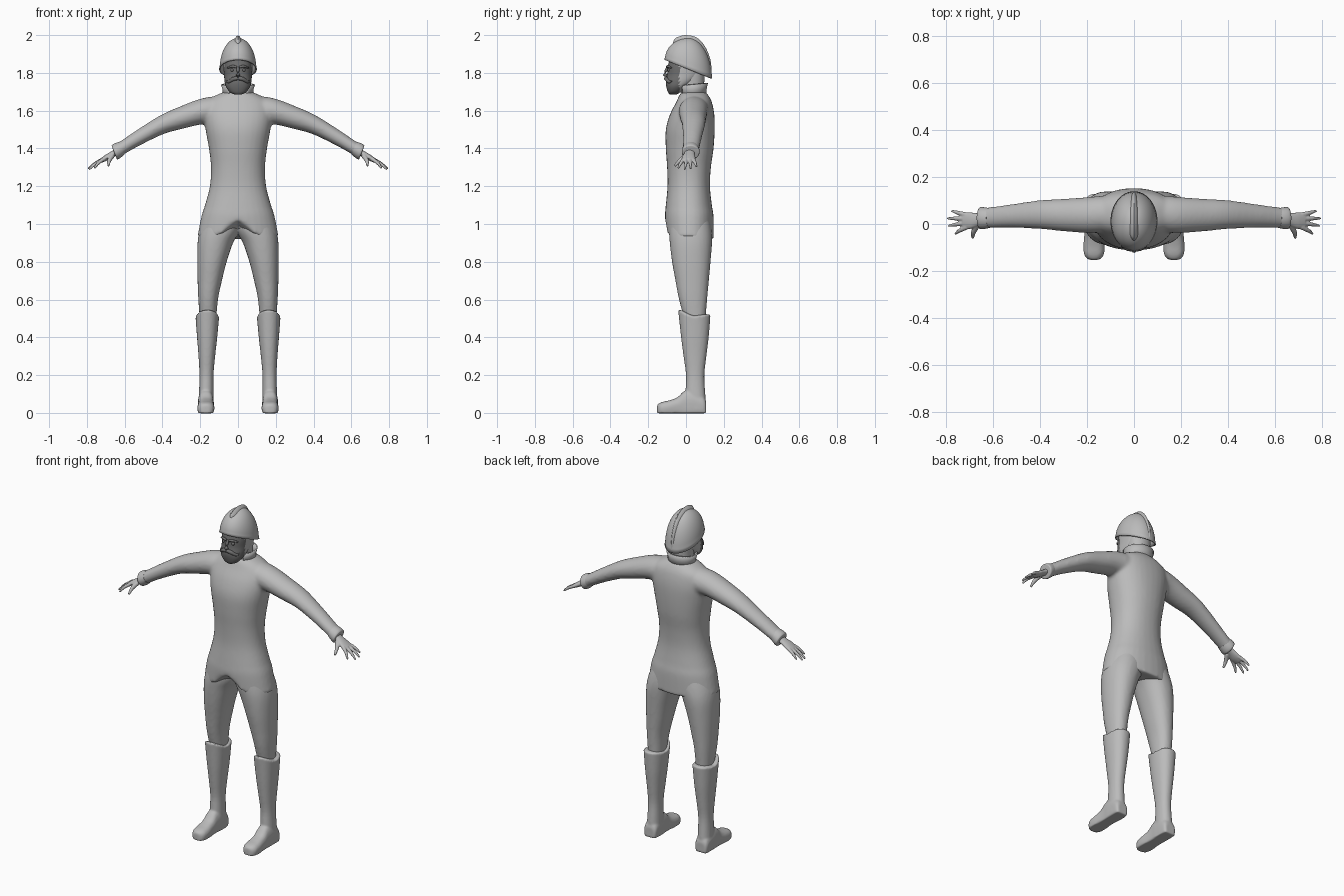
import bpy, bmesh, math
from mathutils import Vector

if "Cube" in bpy.data.objects:
    bpy.data.objects.remove(bpy.data.objects["Cube"])


def material(name, v):
    m = bpy.data.materials.new(name)
    m.diffuse_color = (v, v, v, 1)
    m.use_nodes = True
    m.node_tree.nodes["Principled BSDF"].inputs["Base Color"].default_value = m.diffuse_color
    return m


GREY = material("plain grey", 0.5)
DARK = material("dark grey", 0.16)


def flat_ring(z, x0, x1, y0, y1, n=32, p=2.2):
    """Horizontal rounded section; z is a number or a function of x, y."""
    pts = []
    for i in range(n):
        a = 2 * math.pi * i / n
        c, s = math.cos(a), math.sin(a)
        x = (x0 + x1) / 2 + (x1 - x0) / 2 * math.copysign(abs(c) ** (2 / p), c)
        y = (y0 + y1) / 2 + (y1 - y0) / 2 * math.copysign(abs(s) ** (2 / p), s)
        pts.append(Vector((x, y, z(x, y) if callable(z) else z)))
    return pts


def side_ring(x, cy, cz, hy, hz, n=24, tilt=0.0):
    """Upright section facing along x."""
    return [Vector((x + tilt * hz * math.sin(a), cy + hy * math.cos(a), cz + hz * math.sin(a)))
            for a in (2 * math.pi * i / n for i in range(n))]


def loft(bm, rings, steps=4):
    """Closed skin through rings, smoothly interpolated."""
    full = []
    last = len(rings) - 1
    for i in range(last):
        a, b, c, d = rings[max(i - 1, 0)], rings[i], rings[i + 1], rings[min(i + 2, last)]
        for k in range(steps):
            t = k / steps
            full.append([0.5 * (2 * q + (r - p) * t + (2 * p - 5 * q + 4 * r - s) * t * t
                                + (3 * q - p - 3 * r + s) * t ** 3)
                         for p, q, r, s in zip(a, b, c, d)])
    full.append(rings[-1])
    vs = [[bm.verts.new(p) for p in r] for r in full]
    n = len(vs[0])
    for r0, r1 in zip(vs, vs[1:]):
        for j in range(n):
            bm.faces.new((r0[j], r0[(j + 1) % n], r1[(j + 1) % n], r1[j]))
    for r, pts in ((vs[0], full[0]), (vs[-1], full[-1])):
        hub = bm.verts.new(sum(pts, Vector()) / n)
        for j in range(n):
            bm.faces.new((r[j], r[(j + 1) % n], hub))


def tube(bm, pts, radii, n=10):
    """Round tapering tube through a few points."""
    pts = [Vector(p) for p in pts]
    rings = []
    for i, (p, r) in enumerate(zip(pts, radii)):
        d = (pts[min(i + 1, len(pts) - 1)] - pts[max(i - 1, 0)]).normalized()
        u = d.cross(Vector((0.05, 0.3, 1))).normalized()
        w = d.cross(u)
        rings.append([p + r * (u * math.cos(a) + w * math.sin(a))
                      for a in (2 * math.pi * k / n for k in range(n))])
    loft(bm, rings, 3)


def finish(bm, name, mats=(GREY,), voxel=0, smooth=4, angle=50):
    bmesh.ops.recalc_face_normals(bm, faces=bm.faces[:])
    me = bpy.data.meshes.new(name)
    bm.to_mesh(me)
    bm.free()
    ob = bpy.data.objects.new(name, me)
    bpy.context.collection.objects.link(ob)
    for m in mats:
        me.materials.append(m)
    bpy.context.view_layer.objects.active = ob
    ob.select_set(True)
    bpy.ops.object.shade_smooth_by_angle(angle=math.radians(angle))
    ob.select_set(False)
    if voxel:
        r = ob.modifiers.new("blend", 'REMESH')
        r.mode, r.voxel_size, r.use_smooth_shade = 'VOXEL', voxel, True
        s = ob.modifiers.new("soften", 'SMOOTH')
        s.factor, s.iterations = 0.5, smooth
    return ob


# Coat: body with a notched hem, plus both sleeves
def hem(x, y):
    return 0.932 + 0.09 * math.exp(-(x / 0.075) ** 2) if y < 0.02 else 0.932 - 0.1 * (y - 0.02)


bm = bmesh.new()
body = [(hem, .215, -.108, .147), (1.04, .194, -.112, .146), (1.1, .175, -.107, .137),
        (1.2, .149, -.098, .127), (1.3, .143, -.1, .132), (1.4, .154, -.107, .146),
        (1.5, .172, -.107, .152), (1.58, .182, -.085, .15), (1.645, .168, -.052, .137),
        (1.682, .115, -.035, .118), (1.70, .07, -.02, .10)]
loft(bm, [flat_ring(z, -w, w, a, b) for z, w, a, b in body])
sleeve = [(.06, .045, 1.60, .07, .078), (.13, .042, 1.602, .078, .073), (.2, .038, 1.594, .076, .067),
          (.3, .038, 1.563, .069, .059), (.4, .04, 1.527, .061, .05), (.52, .034, 1.461, .05, .041),
          (.6, .028, 1.412, .045, .036), (.648, .025, 1.382, .043, .035)]
for s in (1, -1):
    loft(bm, [side_ring(s * x, y, z, a, b, tilt=s * 0.4 * min(1, x)) for x, y, z, a, b in sleeve])
finish(bm, "coat", voxel=0.009, smooth=6)

# Cuffs
bm = bmesh.new()
for s in (1, -1):
    loft(bm, [side_ring(s * x, .025, z, a, b, tilt=s * 0.4) for x, z, a, b in
              [(.615, 1.402, .042, .033), (.635, 1.39, .046, .038), (.652, 1.38, .047, .038),
               (.655, 1.378, .042, .033)]], 2)
finish(bm, "cuffs")

# Hands with four fingers and a thumb
bm = bmesh.new()
for s in (1, -1):
    loft(bm, [side_ring(s * x, y, z, a, b) for x, y, z, a, b in
              [(.63, .022, 1.39, .026, .021), (.665, .018, 1.37, .028, .018),
               (.70, .014, 1.35, .036, .017), (.73, .015, 1.334, .033, .012)]])
    for y0, x1, y1, z1 in [(.039, .775, .056, 1.303), (.023, .793, .024, 1.292),
                           (.005, .789, -.008, 1.288), (-.013, .76, -.042, 1.295)]:
        mid = (s * (.72 + x1) / 2, (y0 + y1) / 2, (1.338 + z1) / 2 + .006)
        tube(bm, [(s * .71, y0, 1.344), mid, (s * x1, y1, z1)], (.0105, .009, .005))
    tube(bm, [(s * .665, -.002, 1.362), (s * .682, -.034, 1.335), (s * .686, -.06, 1.307)],
         (.014, .011, .006))
finish(bm, "hands", voxel=0.0035, smooth=3)

# Trousers
bm = bmesh.new()
leg = [(.46, .118, .2, 0, .1), (.6, .106, .21, -.037, .112), (.7, .085, .214, -.056, .121),
       (.8, .06, .216, -.074, .13), (.9, .026, .214, -.086, .138), (.97, -.01, .202, -.09, .136),
       (1.06, -.02, .17, -.085, .12)]
for s in (1, -1):
    loft(bm, [flat_ring(z, s * a, s * b, c, d) for z, a, b, c, d in leg])
finish(bm, "trousers", voxel=0.009)


# Boots: slanted tops, rounded feet
def boot_top(x, y):
    return .508 + (.8 * (.04 - y) ** 1.2 if y < .04 else .15 * (y - .04))


bm = bmesh.new()
shaft = [(.02, .128, .212, .01, .106), (.1, .13, .207, -.002, .102), (.2, .13, .204, 0, .097),
         (.3, .121, .209, -.013, .108), (.4, .11, .217, -.026, .12), (boot_top, .1, .225, -.042, .13)]
foot = [(.107, .032, .06), (.09, .041, .09), (.03, .042, .12), (-.01, .04, .115), (-.045, .041, .083),
        (-.09, .045, .066), (-.125, .043, .058), (-.145, .032, .049), (-.153, .014, .04)]
for s in (1, -1):
    loft(bm, [flat_ring(z, s * a, s * b, c, d) for z, a, b, c, d in shaft])
    rings = []
    for y, w, h in foot:
        ring = []
        for i in range(24):
            c, q = math.cos(math.tau * i / 24), math.sin(math.tau * i / 24)
            up = h * .45 + h * .55 * q if q > 0 else max(-.002, h * .45 + h * .9 * q)
            ring.append(Vector((s * (.170 + w * math.copysign(abs(c) ** .7, c)), y, up)))
        rings.append(ring)
    loft(bm, rings)
finish(bm, "boots", voxel=0.006, smooth=4)

# Neck
bm = bmesh.new()
loft(bm, [flat_ring(z, -w, w, a, b) for z, w, a, b in
          [(1.64, .06, -.02, .1), (1.72, .06, -.03, .095), (1.8, .066, -.03, .1), (1.88, .068, -.03, .1)]])
finish(bm, "neck")

# Standing collar, open at the front
bm = bmesh.new()
N = 28
rows = []
for rx, ry, zf, zb in [(.074, .062, 1.672, 1.682), (.073, .063, 1.705, 1.715), (.082, .07, 1.733, 1.747)]:
    row = []
    for i in range(N + 1):
        a = math.radians(35 + 290 * i / N)
        f = (1 - math.cos(a)) / 2
        row.append(bm.verts.new((rx * math.sin(a), .038 - ry * math.cos(a), zf + (zb - zf) * f)))
    rows.append(row)
for r0, r1 in zip(rows, rows[1:]):
    for i in range(N):
        bm.faces.new((r0[i], r0[i + 1], r1[i + 1], r1[i]))
ob = finish(bm, "collar")
ob.modifiers.new("thickness", 'SOLIDIFY').thickness = 0.008

# Head with a dark bearded face and light cheeks behind
bm = bmesh.new()
loft(bm, [flat_ring(z, -w, w, a, b, 48, 2.3) for z, w, a, b in
          [(1.685, .016, -.085, -.052), (1.697, .042, -.095, -.03), (1.725, .063, -.104, .005),
           (1.755, .071, -.107, .05), (1.79, .074, -.1, .085), (1.83, .077, -.097, .1),
           (1.88, .076, -.085, .1)]], 5)
for f in bm.faces:
    f.material_index = 1 if f.calc_center_median().y < -.035 else 0
finish(bm, "head", (GREY, DARK))

# Nose, brows, eyes and moustache
bm = bmesh.new()
tube(bm, [(0, -.096, 1.832), (0, -.106, 1.81), (0, -.112, 1.79), (0, -.1, 1.782)], (.006, .008, .011, .006))
for s in (1, -1):
    tube(bm, [(s * .008, -.099, 1.83), (s * .03, -.096, 1.835), (s * .056, -.078, 1.826)], (.006, .007, .004))
    tube(bm, [(0, -.107, 1.771), (s * .025, -.104, 1.768), (s * .05, -.088, 1.752), (s * .062, -.074, 1.758)],
         (.009, .011, .008, .003))
    eye = bmesh.ops.create_uvsphere(bm, u_segments=12, v_segments=8, radius=.009)
    bmesh.ops.translate(bm, verts=eye["verts"], vec=(s * .031, -.09, 1.815))
finish(bm, "facial_features", (DARK,))

# Helmet shell with a rim sloping down to the back
CY, RX, RY = .012, .097, .124


def shell(a, t, grow=0.0):
    x, y = (RX + grow) * math.cos(a) * math.cos(t), (RY + grow) * math.sin(a) * math.cos(t)
    rim = 1.82 - .4 * RY * math.sin(a)
    return Vector((x, CY + y, rim + (1.985 + grow - rim) * math.sin(t)))


bm = bmesh.new()
rows = [[bm.verts.new(shell(math.tau * i / 48, t * 1.55 / 14, .003 if t == 0 else 0)) for i in range(48)]
        for t in range(15)]
for r0, r1 in zip(rows, rows[1:]):
    for i in range(48):
        bm.faces.new((r0[i], r0[(i + 1) % 48], r1[(i + 1) % 48], r1[i]))
bm.faces.new(rows[-1])
ob = finish(bm, "helmet")
ob.modifiers.new("thickness", 'SOLIDIFY').thickness = 0.007

# Crest ridge over the top, from the brow to the nape
bm = bmesh.new()
path = [(-1, .85), (-1, 1.02), (-1, 1.25), (-1, 1.5), (1, 1.3), (1, 1.0), (1, .7), (1, .4), (1, .05)]
high = [0, .014, .016, .015, .014, .012, .009, .006, .001]
rings = []
for (d, t), h in zip(path, high):
    p = shell(d * math.pi / 2, t)
    out = Vector((0, d * math.cos(t), math.sin(t)))
    w = .004 + .55 * h
    rings.append([p + Vector((x * w, 0, 0)) + out * k for x, k in
                  [(-1.5, -.008), (-1.2, 0), (-.6, h * .6), (0, h), (.6, h * .6), (1.2, 0), (1.5, -.008)]])
loft(bm, rings)
finish(bm, "helmet_crest", angle=70)
